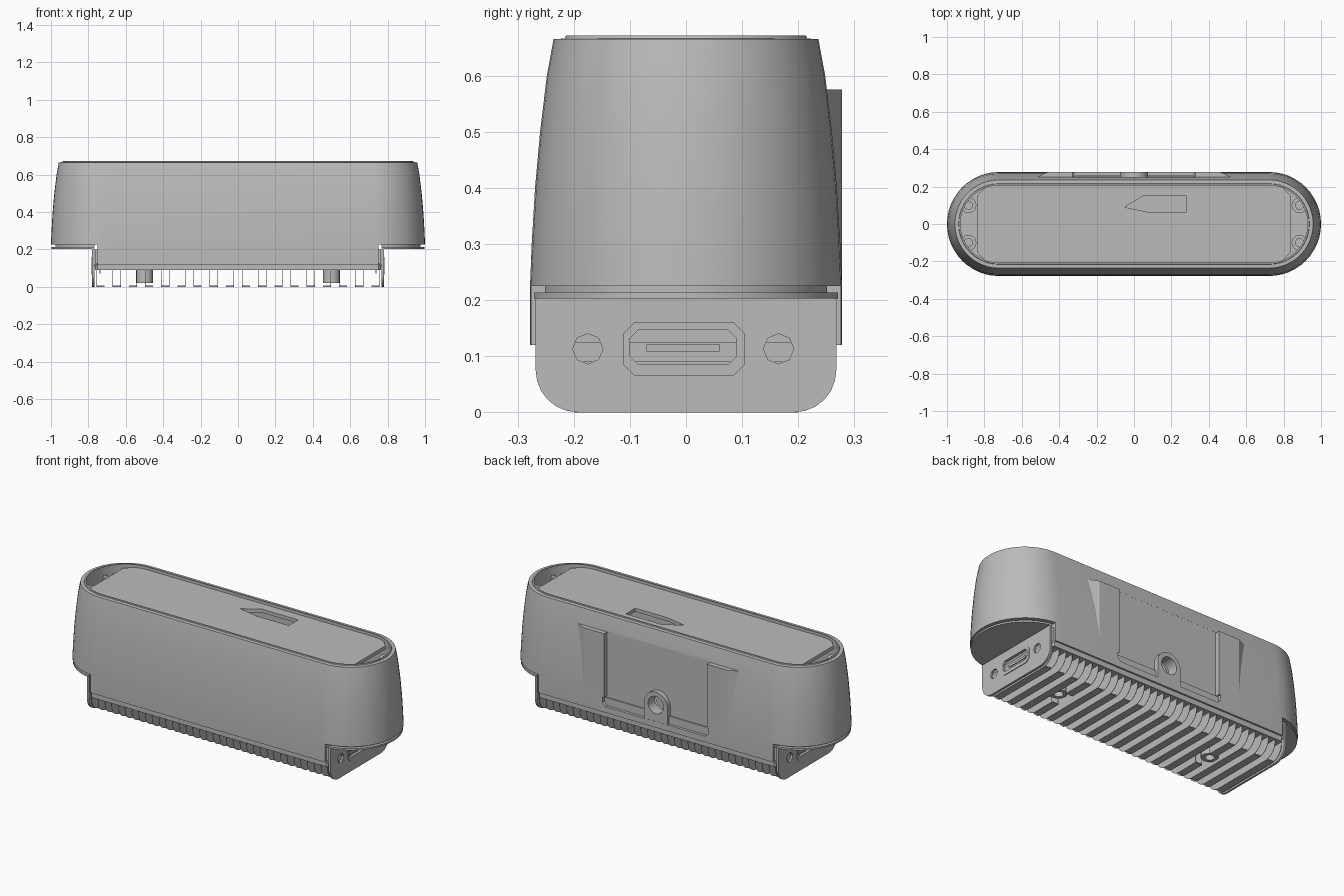
import bpy, bmesh, math

cube = bpy.data.objects.get("Cube")
if cube:
    bpy.data.objects.remove(cube, do_unlink=True)

grey = bpy.data.materials.new("plain_grey")
grey.use_nodes = True
grey.diffuse_color = (0.5, 0.5, 0.5, 1)
grey.node_tree.nodes["Principled BSDF"].inputs["Base Color"].default_value = (0.5, 0.5, 0.5, 1)


def shade(ob):
    bpy.ops.object.select_all(action='DESELECT')
    ob.select_set(True)
    bpy.context.view_layer.objects.active = ob
    bpy.ops.object.shade_smooth_by_angle(angle=math.radians(25))


def loft(name, rings, closed=False):
    """Join rings of points; closed joins last to first, otherwise cap both ends."""
    bm = bmesh.new()
    loops = [[bm.verts.new(p) for p in ring] for ring in rings]
    pairs = list(zip(loops, loops[1:]))
    if closed:
        pairs.append((loops[-1], loops[0]))
    for a, b in pairs:
        for i in range(len(a)):
            j = (i + 1) % len(a)
            bm.faces.new((a[i], a[j], b[j], b[i]))
    if not closed:
        bm.faces.new(loops[0])
        bm.faces.new(loops[-1])
    bmesh.ops.recalc_face_normals(bm, faces=bm.faces)
    mesh = bpy.data.meshes.new(name)
    bm.to_mesh(mesh)
    bm.free()
    mesh.materials.append(grey)
    ob = bpy.data.objects.new(name, mesh)
    bpy.context.collection.objects.link(ob)
    return ob


def place(axis, u, v, w):
    return {'x': (w, u, v), 'y': (u, w, v), 'z': (u, v, w)}[axis]


def prism(name, pts, axis, lo, hi):
    return loft(name, [[place(axis, u, v, w) for u, v in pts] for w in (lo, hi)])


def frame(name, outer, inner, axis, lo, hi):
    spec = ((outer, lo), (outer, hi), (inner, hi), (inner, lo))
    return loft(name, [[place(axis, u, v, w) for u, v in pts] for pts, w in spec], True)


def rect(u0, u1, v0, v1, cut=0.0):
    if not cut:
        return [(u0, v0), (u1, v0), (u1, v1), (u0, v1)]
    return [(u0 + cut, v0), (u1 - cut, v0), (u1, v0 + cut), (u1, v1 - cut),
            (u1 - cut, v1), (u0 + cut, v1), (u0, v1 - cut), (u0, v0 + cut)]


def circle(u, v, r, n=24):
    return [(u + r * math.cos(2 * math.pi * i / n), v + r * math.sin(2 * math.pi * i / n))
            for i in range(n)]


def stadium(offset, n=24):
    pts = []
    for side, start in ((1, -90), (-1, 90)):
        for i in range(n + 1):
            a = math.radians(start + 180 * i / n)
            r = 0.278 + offset
            pts.append((side * 0.722 + r * math.cos(a), r * math.sin(a)))
    return pts


def half_round(side, r):
    angles = [math.radians(-80 + 8 * i) for i in range(21)]
    return [(side * (0.722 + r * math.cos(a)), r * math.sin(a)) for a in angles]


def rounded_side(half, top):
    """Right half of a section with a rounded lower corner."""
    angles = [math.radians(15 * i) for i in range(7)]
    return [(half - 0.075 + 0.075 * math.sin(a), 0.075 - 0.075 * math.cos(a))
            for a in angles] + [(half, top)]


def cut(ob, cutter):
    mod = ob.modifiers.new("cut", 'BOOLEAN')
    mod.operation = 'DIFFERENCE'
    mod.solver = 'EXACT'
    mod.object = cutter
    bpy.context.view_layer.objects.active = ob
    bpy.ops.object.modifier_apply(modifier=mod.name)
    bpy.data.objects.remove(cutter, do_unlink=True)


# Outer shell: hollow tapered stadium with a stepped, open top rim
profile = [(0, 0.12), (0, 0.225), (-0.003, 0.3), (-0.009, 0.4), (-0.018, 0.5),
           (-0.03, 0.6), (-0.042, 0.665), (-0.062, 0.666), (-0.064, 0.671),
           (-0.072, 0.671), (-0.072, 0.5), (-0.06, 0.12)]
shell = loft("outer_shell", [[(x, y, z) for x, y in stadium(o)] for o, z in profile], True)
for s in (-1, 1):
    ends = sorted((s * 0.75, s * 1.2))
    cut(shell, prism("end_cutter", rect(*ends, 0, 0.225), 'y', -1, 1))
cut(shell, prism("back_recess_cutter", rect(-0.34, 0.34, 0.155, 0.58, 0.02), 'y', 0.25, 0.4))
cut(shell, prism("port_cutter", circle(0, 0.25, 0.05), 'y', 0.1, 0.4))
shade(shell)

# Top plate just below the rim with a slot, and a shallow well under the slot
plate = prism("top_plate", rect(-0.84, 0.84, -0.21, 0.21, 0.06), 'z', 0.635, 0.655)
cut(plate, prism("slot_cutter", [(-0.05, 0.09), (0.07, 0.065), (0.28, 0.065), (0.28, 0.15),
                                 (0.05, 0.15)], 'z', 0.5, 0.8))
prism("slot_well", rect(-0.08, 0.31, 0.04, 0.18), 'z', 0.58, 0.59)

# Back pads with chamfered outer sides, and the arched port surround
for s, side in ((1, "left"), (-1, "right")):
    pad = [(0.33, 0.23), (0.33, 0.278), (0.46, 0.278), (0.52, 0.25), (0.52, 0.23)]
    prism(side + "_back_pad", [(s * x, y) for x, y in pad], 'z', 0.205, 0.575)

arch = [(0.075 * math.cos(math.pi * i / 16), 0.25 + 0.075 * math.sin(math.pi * i / 16))
        for i in range(17)] + [(-0.075, 0.15), (0.075, 0.15)]
surround = prism("port_surround", arch, 'y', 0.235, 0.277)
cut(surround, prism("port_hole_cutter", circle(0, 0.25, 0.05), 'y', 0.1, 0.4))
shade(surround)
prism("port_back", circle(0, 0.25, 0.055), 'y', 0.19, 0.2)

# Base tray under the shell
prism("base_tray", rect(-0.765, 0.765, -0.268, 0.268, 0.015), 'z', 0.09, 0.125)
for s in (-1, 1):
    prism("tray_side", rect(-0.765, 0.765, 0.11, 0.2), 'y', s * 0.262, s * 0.255)

# End assemblies
end_side = rounded_side(0.268, 0.205)
end_outline = end_side + [(-y, z) for y, z in reversed(end_side)]
slot = rect(-0.1, 0.09, 0.085, 0.147, 0.015)
for s, side in ((1, "left"), (-1, "right")):
    end = prism(side + "_end_plate", end_outline, 'x', s * 0.768, s * 0.78)
    cut(end, prism("slot_cutter", slot, 'x', s * 0.7, s * 0.9))
    for y in (-0.175, 0.165):
        cut(end, prism("hole_cutter", circle(y, 0.113, 0.027, 8), 'x', s * 0.7, s * 0.9))
    frame(side + "_connector_frame", rect(-0.112, 0.105, 0.065, 0.16, 0.02), slot,
          'x', s * 0.77, s * 0.784)
    prism(side + "_connector_back", rect(-0.2, 0.2, 0.07, 0.16), 'x', s * 0.735, s * 0.74)
    prism(side + "_connector_tongue", rect(-0.07, 0.06, 0.108, 0.122), 'x', s * 0.74, s * 0.77)

    # Overhang floor, half-round like the shell end
    shade(prism(side + "_overhang_floor", half_round(s, 0.275), 'z', 0.203, 0.213))
    shade(prism(side + "_floor_riser", half_round(s, 0.255), 'z', 0.21, 0.24))

    # Screw posts at the top corners and under the base
    for y in (-0.1, 0.1):
        shade(frame(side + "_screw_post", circle(s * 0.885, y, 0.042),
                    circle(s * 0.885, y, 0.022), 'z', 0.24, 0.62))
    shade(frame(side + "_base_screw_post", circle(s * 0.5, 0, 0.045),
                circle(s * 0.5, 0, 0.025), 'z', 0.02, 0.095))

# Cooling ribs: thin channels running front to back, split around the screw posts
count = 18
rib_side = rounded_side(0.262, 0.092)
for i in range(count):
    x = -0.735 + 1.47 * i / (count - 1)
    gap = 0.055 if abs(abs(x) - 0.5) < 0.05 else 0
    for s in (-1, 1):
        strip = rect(x - 0.021, x + 0.021, *sorted((s * gap, s * 0.2)))
        prism("rib_strip", strip, 'z', 0, 0.006)
        wall = [(s * y, z) for y, z in rib_side + [(gap, 0.092), (gap, 0)]]
        for e in (-0.021, 0.021):
            prism("rib_wall", wall, 'x', x + e - 0.001, x + e + 0.001)
